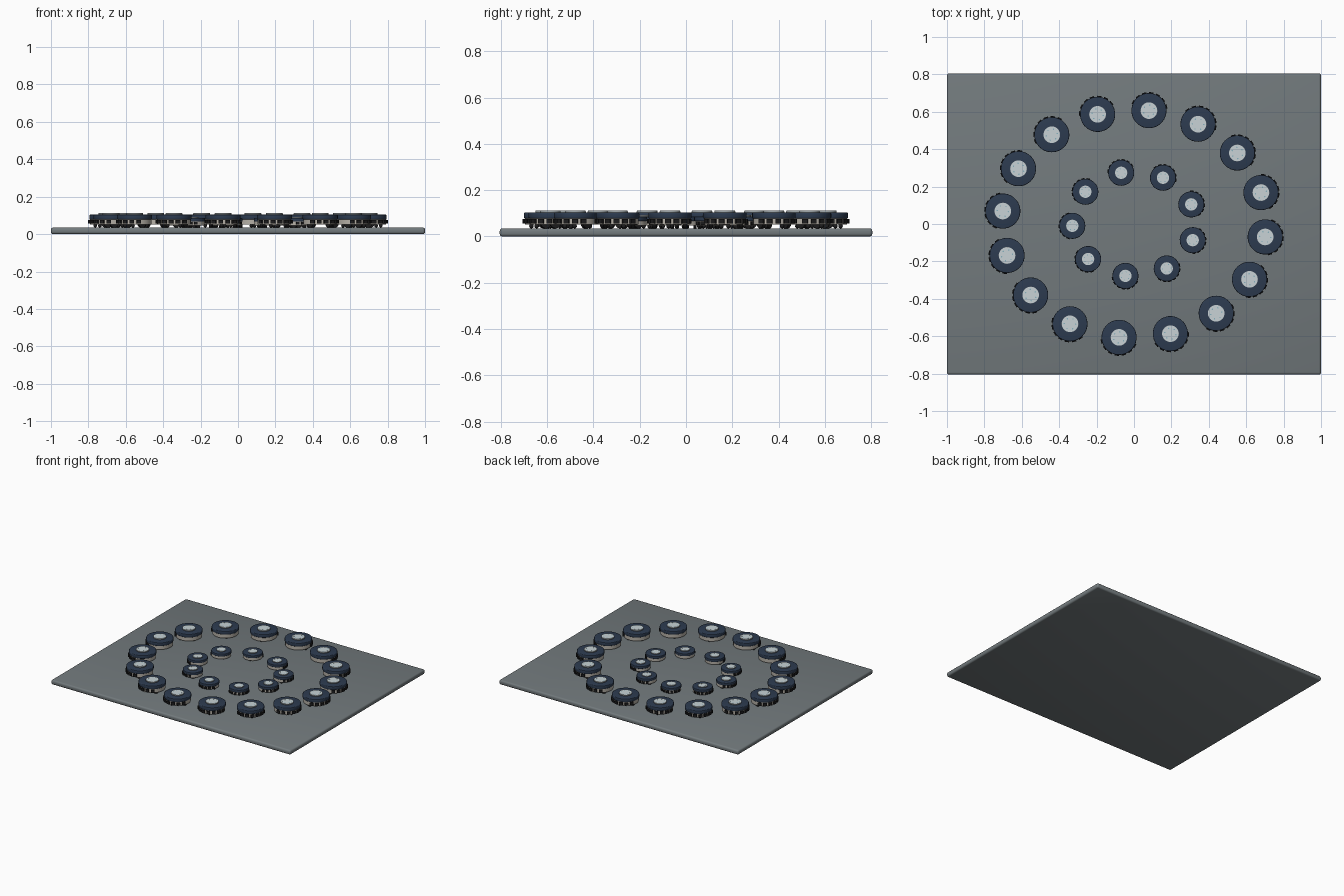
import bpy, bmesh
from math import cos, sin, radians, atan2, pi
from mathutils import Matrix, Vector

cube = bpy.data.objects.get("Cube")
if cube:
    bpy.data.objects.remove(cube, do_unlink=True)


def material(name, r, g, b):
    m = bpy.data.materials.new(name)
    m.use_nodes = True
    m.diffuse_color = (r, g, b, 1)
    m.node_tree.nodes["Principled BSDF"].inputs["Base Color"].default_value = (r, g, b, 1)
    return m


grey = material("floor_grey", 0.17, 0.195, 0.205)
navy = material("shell_navy", 0.026, 0.044, 0.08)
black = material("rubber_black", 0.012, 0.012, 0.013)
beige = material("body_beige", 0.47, 0.44, 0.39)
steel = material("hub_grey", 0.2, 0.22, 0.23)
pale = material("lamp_pale", 0.58, 0.65, 0.67)
blue = material("light_blue", 0.25, 0.45, 0.53)


def add_cylinder(bm, radius, bottom, top, x=0, y=0, sides=32):
    place = Matrix.Translation((x, y, (bottom + top) / 2))
    bmesh.ops.create_cone(bm, cap_ends=True, segments=sides, radius1=radius,
                          radius2=radius, depth=top - bottom, matrix=place)


def add_box(bm, size, matrix):
    bmesh.ops.create_cube(bm, size=1, matrix=matrix @ Matrix.Diagonal((*size, 1)))


def finish(bm, name, mat, bevel=0):
    """Turn a bmesh into a mesh with rounded rims and one colour."""
    if bevel:
        rims = [e for e in bm.edges if e.calc_face_angle(0) > 1]
        bmesh.ops.bevel(bm, geom=rims, offset=bevel, segments=3,
                        profile=0.5, affect='EDGES')
    mesh = bpy.data.meshes.new(name)
    bm.to_mesh(mesh)
    bm.free()
    mesh.materials.append(mat)
    mesh.set_sharp_from_angle(angle=radians(35))
    mesh.shade_smooth() if hasattr(mesh, "shade_smooth") else None
    mesh.set_sharp_from_angle(angle=radians(35))
    return mesh


def place(mesh, name, matrix=Matrix()):
    ob = bpy.data.objects.new(name, mesh)
    bpy.context.collection.objects.link(ob)
    ob.matrix_world = matrix
    return ob


# Floor slab with rounded edges
FLOOR = 0.035
bm = bmesh.new()
add_box(bm, (2, 1.61, FLOOR), Matrix.Translation((0, 0, FLOOR / 2)))
place(finish(bm, "floor_slab", grey, 0.012), "floor_slab")

# Round robot, built once facing +x and standing on zero
R = 0.094
parts = {}


def disc(name, mat, radius, bottom, top, bevel=0):
    bm = bmesh.new()
    add_cylinder(bm, radius, bottom, top)
    parts[name] = finish(bm, name, mat, bevel)


disc("body", beige, R - 0.004, 0.016, 0.045)
disc("top_shell", navy, R, 0.043, 0.069, 0.005)
disc("lamp_hub", steel, 0.045, 0.068, 0.074)
disc("lamp", pale, 0.044, 0.073, 0.077)

# Small lights set on the lamp
bm = bmesh.new()
for i in range(6):
    a = i * pi / 3
    add_cylinder(bm, 0.004, 0.076, 0.0775, 0.03 * cos(a), 0.03 * sin(a), 8)
parts["lamp_lights"] = finish(bm, "lamp_lights", blue)

# Sensor blocks around the leading half of the rim
bm = bmesh.new()
for i in range(7):
    turn = Matrix.Rotation(radians(-69 + 23 * i), 4, 'Z')
    add_box(bm, (0.016, 0.024, 0.021), turn @ Matrix.Translation((R - 0.003, 0, 0.031)))
parts["sensors"] = finish(bm, "sensors", black)

# Side wheels and small casters
bm = bmesh.new()
for side in (-1, 1):
    axle = Matrix.Translation((0, side * 0.066, 0.024)) @ Matrix.Rotation(pi / 2, 4, 'X')
    bmesh.ops.create_cone(bm, cap_ends=True, segments=20, radius1=0.024,
                          radius2=0.024, depth=0.016, matrix=axle)
    bmesh.ops.create_uvsphere(bm, u_segments=12, v_segments=8, radius=0.01,
                              matrix=Matrix.Translation((side * 0.062, 0, 0.01)))
parts["wheels"] = finish(bm, "wheels", black)


def ring(label, count, start, a, b, size):
    """Set robots around an ellipse, all facing outward."""
    for i in range(count):
        t = radians(start + 360 * i / count)
        x, y = a * cos(t), b * sin(t)
        pose = (Matrix.Translation((x, y, FLOOR))
                @ Matrix.Rotation(atan2(y, x), 4, 'Z') @ Matrix.Scale(size, 4))
        for name, mesh in parts.items():
            place(mesh, f"{label}_robot_{i + 1}_{name}", pose)


ring("outer", 16, -6.5, 0.706, 0.61, 1)
ring("inner", 9, 22, 0.33, 0.28, 0.74)
